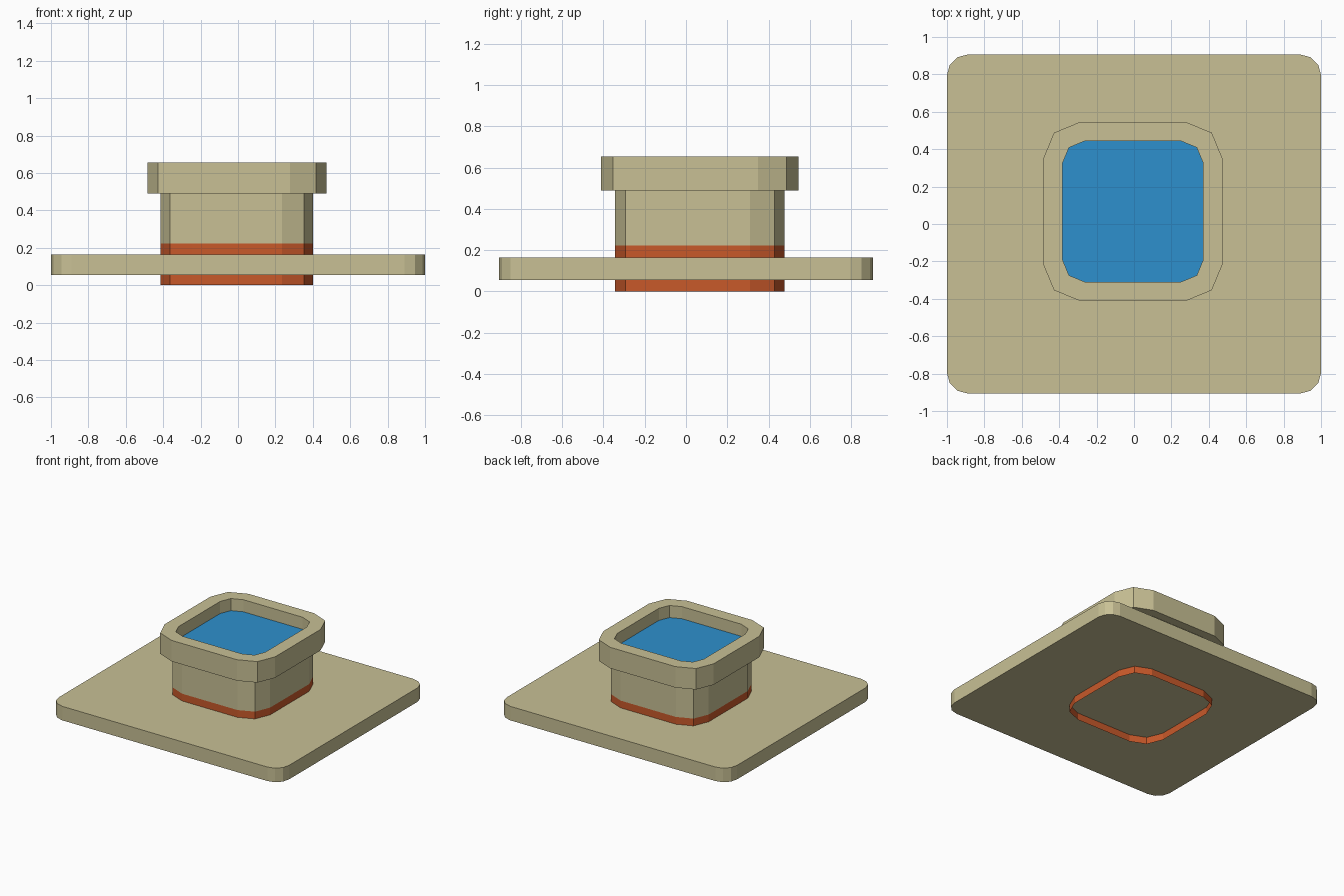
import bpy, bmesh, math

if "Cube" in bpy.data.objects:
    bpy.data.objects.remove(bpy.data.objects["Cube"])


def material(name, rgb):
    m = bpy.data.materials.new(name)
    m.diffuse_color = (*rgb, 1)
    m.use_nodes = True
    m.node_tree.nodes["Principled BSDF"].inputs["Base Color"].default_value = m.diffuse_color
    return m


TAN = material("sand tan", (0.58, 0.53, 0.30))
ORANGE = material("burnt orange", (0.58, 0.10, 0.023))
BLUE = material("water blue", (0.027, 0.28, 0.61))


def rounded_rect(cx, cy, hx, hy, r, seg):
    """Counter-clockwise rounded rectangle outline."""
    pts = []
    for q, (sx, sy) in enumerate([(1, 1), (-1, 1), (-1, -1), (1, -1)]):
        for i in range(seg + 1):
            a = math.pi / 2 * (q + i / seg)
            pts.append((cx + sx * (hx - r) + r * math.cos(a),
                        cy + sy * (hy - r) + r * math.sin(a)))
    return pts


def loft(name, levels, mats, cap_bottom=None, cap_top=None):
    """Join outlines (points, z) in order; mats holds one index per band."""
    bm = bmesh.new()
    rings = [[bm.verts.new((x, y, z)) for x, y in pts] for pts, z in levels]
    n = len(rings[0])
    for a, b, m in zip(rings, rings[1:], mats):
        for i in range(n):
            j = (i + 1) % n
            bm.faces.new((a[i], a[j], b[j], b[i])).material_index = m
    if cap_bottom is not None:
        bm.faces.new(rings[0][::-1]).material_index = cap_bottom
    if cap_top is not None:
        bm.faces.new(rings[-1]).material_index = cap_top
    me = bpy.data.meshes.new(name)
    bm.to_mesh(me)
    bm.free()
    for m in (TAN, ORANGE, BLUE):
        me.materials.append(m)
    ob = bpy.data.objects.new(name, me)
    bpy.context.collection.objects.link(ob)
    return ob


# Ground slab
slab = rounded_rect(0, 0, 1.0, 0.906, 0.11, 3)
loft("base_slab", [(slab, 0.055), (slab, 0.165)], [0], 0, 0)

# Basin: open-bottomed wall with orange band, overhanging rim, recessed water
CX, CY = -0.006, 0.067
wall = rounded_rect(CX, CY, 0.408, 0.41, 0.168, 2)
rim = rounded_rect(CX, CY, 0.479, 0.478, 0.195, 2)
inner = rounded_rect(CX, CY, 0.376, 0.376, 0.118, 2)
loft("basin",
     [(wall, 0), (wall, 0.222), (wall, 0.49), (rim, 0.49),
      (rim, 0.655), (inner, 0.655), (inner, 0.56)],
     [1, 0, 0, 0, 0, 0], cap_top=2)
